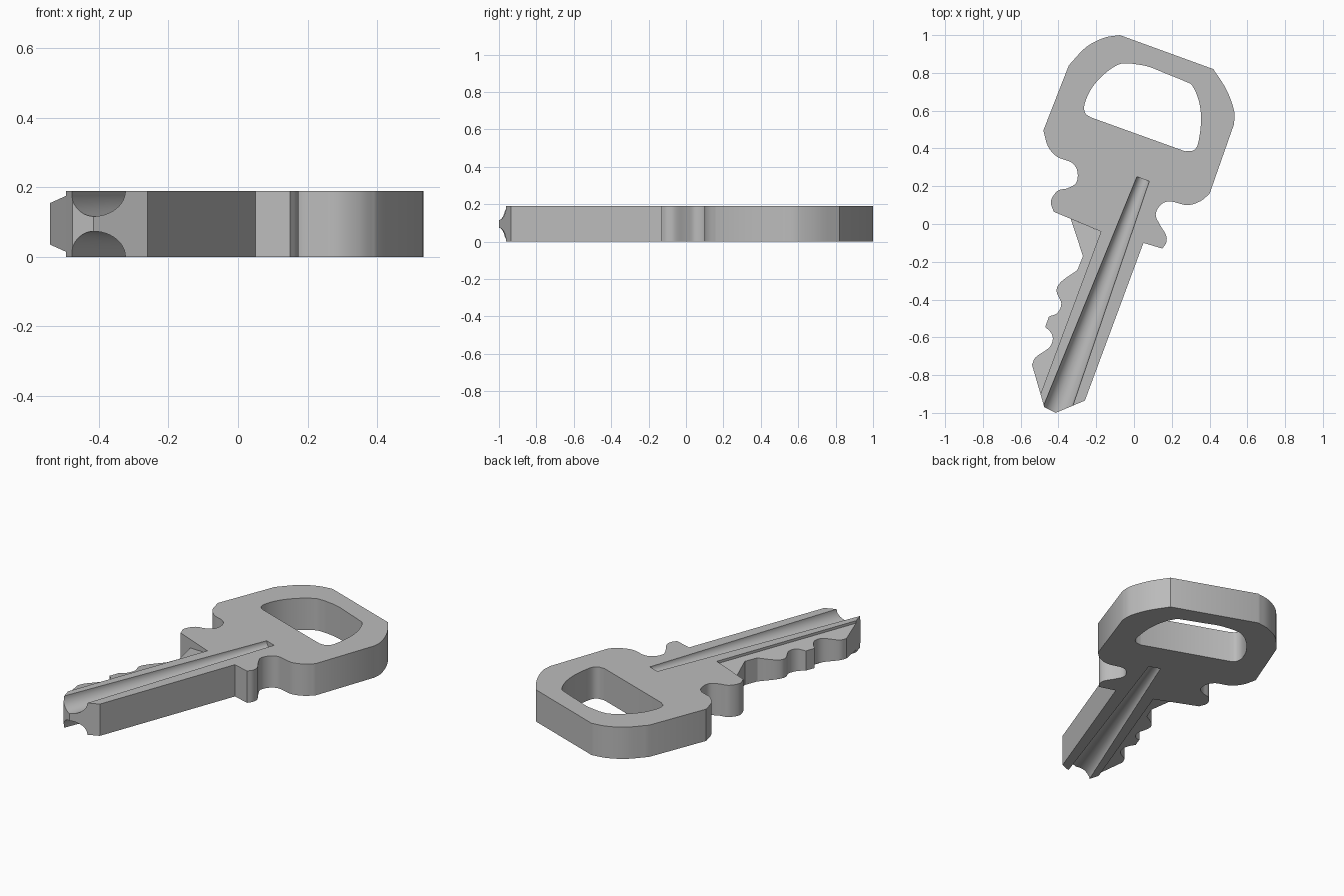
import bpy
import bmesh
from mathutils import Vector, Matrix

if "Cube" in bpy.data.objects:
    bpy.data.objects.remove(bpy.data.objects["Cube"], do_unlink=True)

THICKNESS = 0.19

grey = bpy.data.materials.new("plain grey")
grey.use_nodes = True
colour = (0.5, 0.5, 0.5, 1)
grey.diffuse_color = colour
grey.node_tree.nodes["Principled BSDF"].inputs["Base Color"].default_value = colour


def smooth_run(points, steps=5):
    """Smooth curve passing through a run of points."""
    pts = [Vector(p) for p in points]
    if len(pts) < 3:
        return pts
    first = pts[0] * 2 - pts[1]
    last = pts[-1] * 2 - pts[-2]
    padded = [first] + pts + [last]
    result = []
    for a, b, c, d in zip(padded, padded[1:], padded[2:], padded[3:]):
        for i in range(steps):
            t = i / steps
            result.append(0.5 * (2 * b + (c - a) * t
                                 + (2 * a - 5 * b + 4 * c - d) * t ** 2
                                 + (3 * b - a - 3 * c + d) * t ** 3))
    return result + [pts[-1]]


def outline(runs):
    """Join curved runs with straight edges."""
    return [p for run in runs for p in smooth_run(run)]


def new_object(name, bm):
    bmesh.ops.recalc_face_normals(bm, faces=bm.faces)
    mesh = bpy.data.meshes.new(name)
    bm.to_mesh(mesh)
    bm.free()
    mesh.materials.append(grey)
    obj = bpy.data.objects.new(name, mesh)
    bpy.context.collection.objects.link(obj)
    return obj


def prism(name, points, bottom, top):
    """Solid between two height functions over a flat outline."""
    bm = bmesh.new()
    low = [bm.verts.new((p.x, p.y, bottom(p))) for p in points]
    high = [bm.verts.new((p.x, p.y, top(p))) for p in points]
    bm.faces.new(low)
    bm.faces.new(high)
    for i in range(len(points)):
        j = (i + 1) % len(points)
        bm.faces.new((low[i], low[j], high[j], high[i]))
    return new_object(name, bm)


def cut(target, cutter):
    cutter.hide_render = True
    mod = target.modifiers.new("cut", "BOOLEAN")
    mod.operation = "DIFFERENCE"
    mod.solver = "EXACT"
    mod.object = cutter
    bpy.context.view_layer.objects.active = target
    bpy.ops.object.modifier_apply(modifier=mod.name)
    bpy.data.objects.remove(cutter, do_unlink=True)


# Head and shaft: one outline, clockwise from the top of the head
step_top = Vector((-0.175, -0.04))
step_low = Vector((-0.495, -0.9))
tip = Vector((-0.475, -0.97))
body_runs = [
    [(-0.07, 1), (-0.07, 1)],
    [(0.42, 0.82), (0.49, 0.71), (0.53, 0.6), (0.53, 0.53)],
    [(0.4, 0.16), (0.35, 0.12), (0.28, 0.1), (0.19, 0.12), (0.14, 0.1),
     (0.115, 0.05), (0.135, 0), (0.17, -0.06), (0.17, -0.1), (0.15, -0.13)],
    [(0.05, -0.1)],
    [(-0.26, -0.935)],
    [(-0.415, -1)],
    [tip],
    [step_low],
    [step_top],
    [(-0.425, 0.065), (-0.44, 0.12), (-0.405, 0.175), (-0.35, 0.19),
     (-0.305, 0.22), (-0.3, 0.28), (-0.33, 0.325), (-0.405, 0.355),
     (-0.455, 0.41), (-0.48, 0.495)],
    [(-0.345, 0.84), (-0.255, 0.935), (-0.16, 0.985), (-0.075, 1)],
]
body_runs.pop(0)
body = prism("key_body", outline(body_runs), lambda p: 0, lambda p: THICKNESS)

# Finger hole through the head
hole_runs = [
    [(-0.02, 0.85), (0.07, 0.835), (0.16, 0.8), (0.27, 0.755), (0.31, 0.73),
     (0.345, 0.645), (0.355, 0.545), (0.34, 0.43), (0.315, 0.39), (0.27, 0.385)],
    [(-0.23, 0.565), (-0.26, 0.59), (-0.26, 0.64), (-0.22, 0.725),
     (-0.15, 0.8), (-0.08, 0.845), (-0.03, 0.85)],
]
cut(body, prism("hole_cutter", outline(hole_runs),
                lambda p: -0.1, lambda p: THICKNESS + 0.1))

# Tapered round grooves along both faces of the shaft
start = Vector((0.048, 0.238, 0))
along = Vector((-0.35, -0.937, 0)).normalized()
length = 1.4
for height in (0, THICKNESS):
    bm = bmesh.new()
    place = Matrix.Translation(start + along * length / 2 + Vector((0, 0, height)))
    bmesh.ops.create_cone(bm, cap_ends=True, segments=48, radius1=0.035,
                          radius2=0.076, depth=length,
                          matrix=place @ along.to_track_quat("Z", "Y").to_matrix().to_4x4())
    cut(body, new_object("groove_cutter", bm))

# Toothed bit: thinner than the shaft, thinning further towards its teeth
edge = (step_top - step_low).normalized()
outward = Vector((-edge.y, edge.x))


def bit_inset(p):
    return 0.015 + 0.21 * max(0, (p - step_low).dot(outward))


bit_runs = [
    [step_top],
    [step_low],
    [(-0.54, -0.745), (-0.52, -0.705), (-0.45, -0.655), (-0.43, -0.61),
     (-0.44, -0.575), (-0.47, -0.545)],
    [(-0.45, -0.49), (-0.405, -0.47), (-0.385, -0.42), (-0.41, -0.355),
     (-0.385, -0.305), (-0.3, -0.245)],
    [(-0.27, -0.17)],
    [(-0.335, 0.027)],
]
bit = prism("toothed_bit", outline(bit_runs), bit_inset,
            lambda p: THICKNESS - bit_inset(p))

# Smooth the curves, keep the corners crisp
for obj in (body, bit):
    bpy.ops.object.select_all(action="DESELECT")
    obj.select_set(True)
    bpy.context.view_layer.objects.active = obj
    bpy.ops.object.shade_smooth_by_angle()
